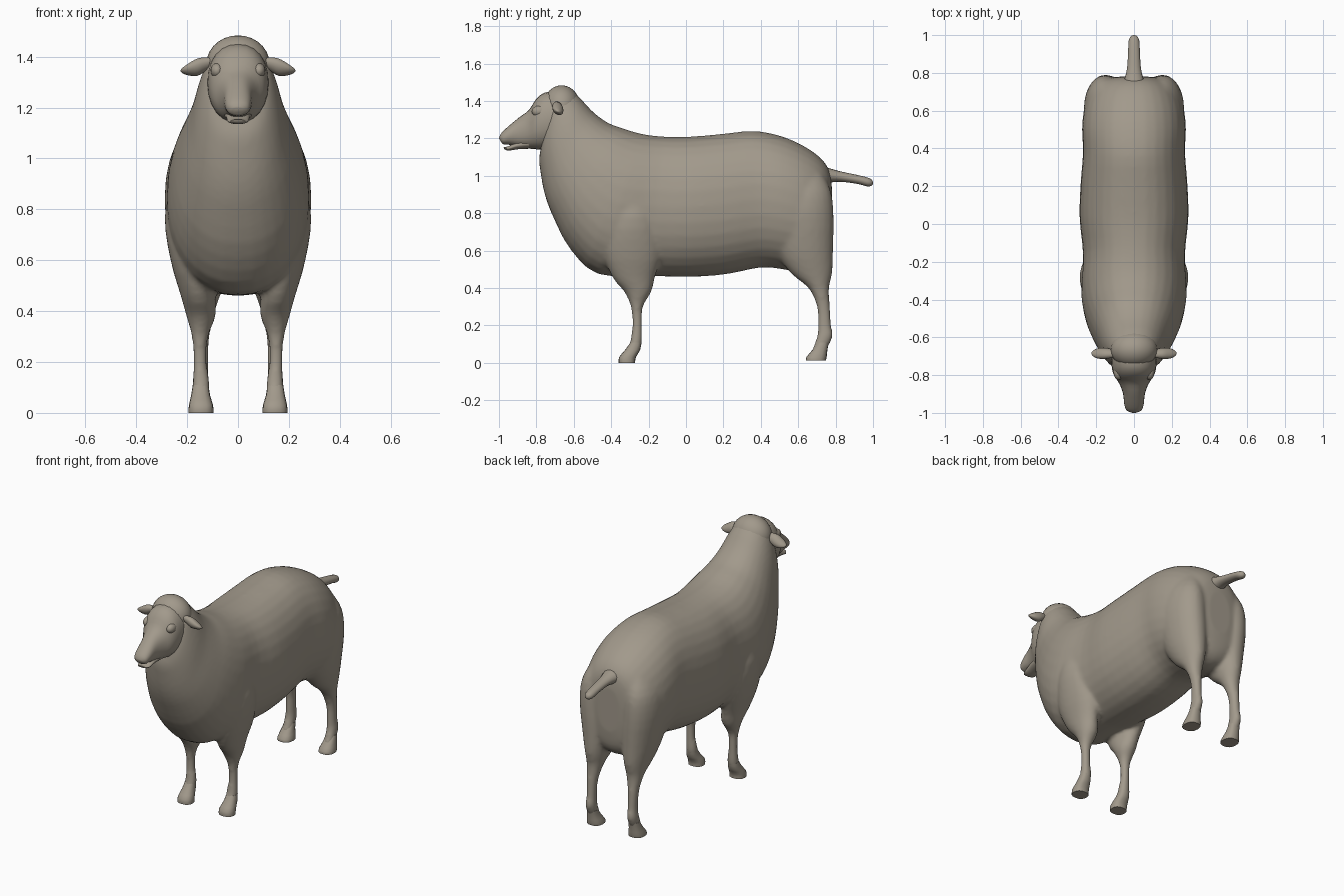
import bpy, bmesh, math
from mathutils import Vector as V

if "Cube" in bpy.data.objects:
    bpy.data.objects.remove(bpy.data.objects["Cube"])

wool = bpy.data.materials.new("warm grey wool")
wool.diffuse_color = (0.36, 0.32, 0.26, 1)
wool.use_nodes = True
wool.node_tree.nodes["Principled BSDF"].inputs["Base Color"].default_value = wool.diffuse_color


def spline(rows, steps):
    """Catmull-Rom interpolation through rows of numbers."""
    out = []
    for i in range(len(rows) - 1):
        p = [rows[max(0, min(len(rows) - 1, i + k))] for k in (-1, 0, 1, 2)]
        for s in range(steps):
            t = s / steps
            out.append([b + .5 * t * (c - a + t * (2*a - 5*b + 4*c - d + t * (3*(b - c) + d - a)))
                        for a, b, c, d in zip(*p)])
    return out + [list(rows[-1])]


def loft(bm, rings, sides=24, power=2.0):
    """Skin rings given as (centre, half-extent vector, half-extent vector)."""
    def curve(c):
        return math.copysign(abs(c) ** (2 / power), c)
    loops = []
    for c, u, w in rings:
        angles = [2 * math.pi * k / sides for k in range(sides)]
        loops.append([bm.verts.new(c + u * curve(math.cos(a)) + w * curve(math.sin(a)))
                      for a in angles])
    for a, b in zip(loops, loops[1:]):
        for k in range(sides):
            n = (k + 1) % sides
            bm.faces.new((a[k], a[n], b[n], b[k]))
    for end in (loops[0], loops[-1]):
        bm.faces.new(end)


def profile_rings(rows, steps=3):
    """Rows: lower y, lower z, upper y, upper z, half width."""
    return [(V((0, (a + c) / 2, (b + d) / 2)), V((w, 0, 0)), V((0, (c - a) / 2, (d - b) / 2)))
            for a, b, c, d, w in spline(rows, steps)]


def leg_rings(rows, side, steps=3):
    """Rows: z, inner x, outer x, front y, back y."""
    return [(V((side * (a + b) / 2, (c + d) / 2, z)), V(((b - a) / 2, 0, 0)), V((0, (d - c) / 2, 0)))
            for z, a, b, c, d in spline(rows, steps)]


def finish(name, bm, angle=60):
    bmesh.ops.recalc_face_normals(bm, faces=bm.faces)
    me = bpy.data.meshes.new(name)
    bm.to_mesh(me)
    bm.free()
    me.materials.append(wool)
    ob = bpy.data.objects.new(name, me)
    bpy.context.collection.objects.link(ob)
    for o in bpy.context.selected_objects:
        o.select_set(False)
    ob.select_set(True)
    bpy.context.view_layer.objects.active = ob
    bpy.ops.object.shade_smooth_by_angle(angle=math.radians(angle))
    return ob


# Torso and neck, leaning forward into the head
TORSO = [
    (-.775, 1.15, -.74, 1.42, .08), (-.785, 1.09, -.66, 1.485, .125),
    (-.778, 1.02, -.58, 1.43, .16), (-.755, .90, -.50, 1.345, .19),
    (-.71, .78, -.42, 1.285, .225), (-.62, .61, -.34, 1.255, .26),
    (-.47, .475, -.24, 1.225, .28), (-.20, .465, -.12, 1.21, .27),
    (.03, .46, .03, 1.21, .288), (.22, .475, .20, 1.225, .283),
    (.40, .51, .36, 1.24, .27), (.52, .50, .50, 1.215, .275),
    (.64, .48, .62, 1.165, .26), (.72, .50, .715, 1.10, .22),
    (.765, .56, .765, 1.03, .16), (.78, .66, .78, .94, .08)]
FORELEG = [
    (.06, .115, .178, -.32, -.25), (.11, .11, .18, -.30, -.235), (.20, .122, .176, -.287, -.235),
    (.30, .117, .182, -.295, -.23), (.38, .088, .203, -.33, -.185), (.46, .09, .225, -.395, -.165),
    (.60, .10, .265, -.44, -.13), (.78, .12, .288, -.41, -.16), (.98, .13, .24, -.35, -.22)]
HINDLEG = [
    (.06, .115, .178, .67, .745), (.14, .115, .178, .70, .785), (.20, .117, .172, .705, .777),
    (.30, .112, .176, .70, .77), (.40, .09, .19, .655, .765), (.48, .065, .21, .56, .782),
    (.60, .04, .24, .48, .787), (.78, .04, .265, .44, .79), (.92, .05, .25, .47, .775),
    (1.03, .07, .19, .52, .72)]

bm = bmesh.new()
loft(bm, profile_rings(TORSO), 32, 2.2)
for s in (-1, 1):
    loft(bm, leg_rings(FORELEG, s))
    loft(bm, leg_rings(HINDLEG, s))
body = finish("body_and_legs", bm)
# Fuse the overlapping limbs into one soft skin
m = body.modifiers.new("fuse", 'REMESH')
m.mode = 'VOXEL'
m.voxel_size = .012
m.use_smooth_shade = True
m = body.modifiers.new("soften", 'SMOOTH')
m.factor = .5
m.iterations = 7

# Hooves
for name, y in (("front", 0), ("hind", .375)):
    bm = bmesh.new()
    for s in (-1, 1):
        rows = [(.005 + (.008 if y else 0), .097, .194, -.36 + y * 2.67, -.272 + y * 2.72),
                (.03, .098, .193, -.358 + y * 2.67, -.268 + y * 2.72),
                (.07, .11, .184, -.325 + y * 2.67, -.245 + y * 2.67),
                (.11, .115, .178, -.297 + y * 2.67, -.238 + y * 2.67)]
        if not y:
            rows[0] = (0,) + rows[0][1:]
        loft(bm, leg_rings(rows, s, 2), 16, 2.4)
    finish(name + "_hooves", bm, 50)

# Head: tapering from brow to muzzle
HEAD = [
    (-.985, 1.175, -1.0, 1.2, .022), (-.975, 1.168, -.99, 1.225, .042),
    (-.945, 1.166, -.955, 1.26, .052), (-.90, 1.155, -.895, 1.31, .058),
    (-.85, 1.147, -.84, 1.352, .078), (-.81, 1.143, -.80, 1.412, .104),
    (-.77, 1.14, -.755, 1.445, .117), (-.71, 1.15, -.69, 1.45, .12), (-.64, 1.17, -.62, 1.44, .11)]
bm = bmesh.new()
loft(bm, profile_rings(HEAD), 24, 2.2)
finish("head", bm)

# Lower jaw, leaving a narrow mouth slit
JAW = [(-.972, 1.143, -.975, 1.154, .022), (-.95, 1.135, -.95, 1.158, .04),
       (-.90, 1.142, -.90, 1.185, .046), (-.84, 1.145, -.84, 1.20, .055)]
bm = bmesh.new()
loft(bm, profile_rings(JAW), 20)
finish("lower_jaw", bm)

# Rounded wool cap across the crown
bm = bmesh.new()
bmesh.ops.create_uvsphere(bm, u_segments=24, v_segments=14, radius=1)
for v in bm.verts:
    v.co = V((v.co.x * .125, -.665 + v.co.y * .10, 1.37 + v.co.z * .114))
finish("wool_cap", bm)

# Ears and brows on both sides
EAR = [(.095, 1.378, .018, .020), (.13, 1.369, .027, .026), (.16, 1.359, .033, .03),
       (.195, 1.35, .022, .026), (.218, 1.346, .010, .014), (.226, 1.345, .002, .003)]
bm = bmesh.new()
for s in (-1, 1):
    loft(bm, [(V((s * x, -.685, z)), V((0, ry, -ry * .3)), V((0, 0, rz)))
              for x, z, rz, ry in spline(EAR, 3)], 16)
finish("ears", bm)
bm = bmesh.new()
for s in (-1, 1):
    made = bmesh.ops.create_uvsphere(bm, u_segments=16, v_segments=10, radius=1)
    for v in made["verts"]:
        v.co = V((s * .082 + v.co.x * .026, -.785 + v.co.y * .04, 1.345 + v.co.z * .03))
finish("brows", bm)

# Tail: y, z, half width, half thickness
TAIL = [(.70, 1.0, .075, .06), (.77, 1.0, .05, .038), (.83, .995, .036, .027), (.92, .98, .031, .023),
        (.97, .967, .028, .023), (.992, .962, .018, .016), (1.0, .96, .004, .004)]
bm = bmesh.new()
loft(bm, [(V((0, y, z)), V((w, 0, 0)), V((0, t * .15, t))) for y, z, w, t in spline(TAIL, 3)], 16)
finish("tail", bm)
